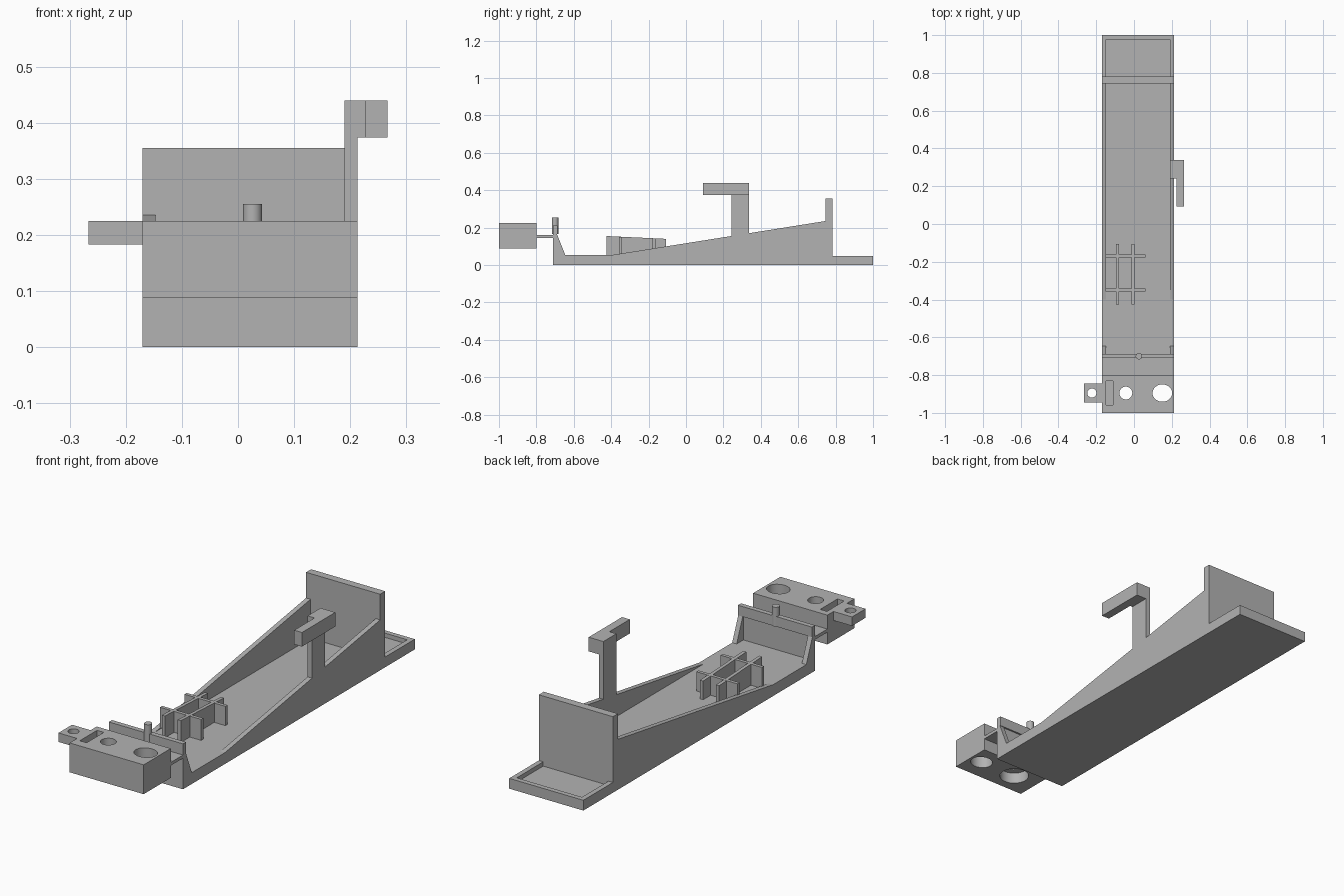
import bpy
import bmesh
from mathutils import Matrix, Vector

cube = bpy.data.objects.get("Cube")
if cube:
    bpy.data.objects.remove(cube, do_unlink=True)

grey = bpy.data.materials.new("plain grey")
grey.use_nodes = True
grey.diffuse_color = (0.45, 0.45, 0.45, 1)
grey.node_tree.nodes["Principled BSDF"].inputs["Base Color"].default_value = grey.diffuse_color

LEFT, RIGHT, RIM = 0.213, -0.17, 0.023


def finish(name, bm):
    bmesh.ops.recalc_face_normals(bm, faces=bm.faces)
    mesh = bpy.data.meshes.new(name)
    bm.to_mesh(mesh)
    bm.free()
    mesh.materials.append(grey)
    obj = bpy.data.objects.new(name, mesh)
    bpy.context.collection.objects.link(obj)
    return obj


def prism(name, points, axis, low, high):
    """Extrude a profile along x (points are y, z) or along z (points are x, y)."""
    bm = bmesh.new()
    place = (lambda a, b: (low, a, b)) if axis == "x" else (lambda a, b: (a, b, low))
    face = bm.faces.new([bm.verts.new(place(a, b)) for a, b in points])
    new = bmesh.ops.extrude_face_region(bm, geom=[face])["geom"]
    step = Vector((high - low, 0, 0)) if axis == "x" else Vector((0, 0, high - low))
    bmesh.ops.translate(bm, vec=step, verts=[v for v in new if isinstance(v, bmesh.types.BMVert)])
    return finish(name, bm)


def box(name, x, y, z):
    corners = [(x[0], y[0]), (x[1], y[0]), (x[1], y[1]), (x[0], y[1])]
    return prism(name, corners, "z", *z)


def cylinder(name, x, y, z, rx, ry=None):
    bm = bmesh.new()
    bmesh.ops.create_cone(bm, cap_ends=True, segments=40, radius1=1, radius2=1, depth=1)
    size = Matrix.Diagonal((rx, ry or rx, z[1] - z[0], 1))
    bm.transform(Matrix.Translation((x, y, (z[0] + z[1]) / 2)) @ size)
    return finish(name, bm)


def cut(target, cutters):
    bpy.context.view_layer.objects.active = target
    for cutter in cutters:
        mod = target.modifiers.new("cut", "BOOLEAN")
        mod.operation = "DIFFERENCE"
        mod.solver = "EXACT"
        mod.object = cutter
        bpy.ops.object.modifier_apply(modifier=mod.name)
        bpy.data.objects.remove(cutter, do_unlink=True)


def smooth(obj):
    bpy.ops.object.select_all(action="DESELECT")
    obj.select_set(True)
    bpy.context.view_layer.objects.active = obj
    bpy.ops.object.shade_smooth_by_angle()


# Flat floor and the shallow tray behind the tall rear wall
box("floor", (RIGHT, LEFT), (-0.71, 0.76), (0, 0.053))
tray = box("rear_tray", (RIGHT, LEFT), (0.76, 1), (0, 0.048))
cut(tray, [box("tray_cutter", (RIGHT + RIM, LEFT - RIM), (0.77, 0.977), (0.028, 0.1))])
box("rear_wall", (RIGHT, LEFT), (0.745, 0.782), (0, 0.355))

# Sloping side rails and front corner gussets
rail = [(-0.4, 0.03), (0.75, 0.03), (0.75, 0.236), (-0.4, 0.053)]
gusset = [(-0.7, 0.03), (-0.635, 0.03), (-0.645, 0.053), (-0.69, 0.165), (-0.7, 0.165)]
for side, x in (("right", RIGHT), ("left", LEFT - RIM)):
    prism(side + "_rail", rail, "x", x, x + RIM)
    prism(side + "_gusset", gusset, "x", x, x + RIM)

# Front wall with a thicker top lip, and its pin
wall = [(-0.71, 0), (-0.695, 0), (-0.695, 0.165), (-0.687, 0.165), (-0.687, 0.212), (-0.71, 0.212)]
prism("front_wall", wall, "x", RIGHT, LEFT)
smooth(cylinder("pin", 0.026, -0.7, (0.165, 0.255), 0.017))

# Thin shelf joining the front block
box("shelf", (RIGHT, LEFT), (-0.81, -0.7), (0.145, 0.16))

# Front block with bored holes and a blind slot
HOLE_Y = -0.895
block = box("front_block", (RIGHT, LEFT), (-1, -0.8), (0.088, 0.225))
through = (0, 0.4)
cut(block, [
    cylinder("large_bore", 0.15, HOLE_Y, through, 0.052, 0.046),
    cylinder("small_bore", -0.043, HOLE_Y, through, 0.034),
    cylinder("counterbore", -0.043, HOLE_Y, (0, 0.14), 0.065),
    box("slot", (-0.147, -0.112), (-0.957, -0.83), (0.17, 0.4)),
])
smooth(block)

# Side tab with its hole
tab = box("side_tab", (-0.266, RIGHT), (-0.945, -0.845), (0.183, 0.225))
cut(tab, [cylinder("tab_bore", -0.223, HOLE_Y, through, 0.024)])
smooth(tab)

# Crossed dividers, slightly lower towards the rear
divider = [(-0.425, 0.04), (-0.107, 0.04), (-0.107, 0.14), (-0.425, 0.155)]
for i, x in enumerate((-0.088, -0.006)):
    prism(f"long_divider_{i + 1}", divider, "x", x - 0.008, x + 0.008)
for i, (y, top) in enumerate(((-0.35, 0.151), (-0.17, 0.143))):
    box(f"cross_divider_{i + 1}", (-0.152, 0.06), (y - 0.008, y + 0.008), (0.04, top))

# Post on the left rail carrying a forward-reaching hook arm
box("hook_post", (LEFT - RIM, LEFT), (0.242, 0.338), (0.1, 0.38))
arm = [(0.19, 0.242), (0.226, 0.242), (0.226, 0.092), (0.266, 0.092), (0.266, 0.338), (0.19, 0.338)]
prism("hook_arm", arm, "z", 0.374, 0.44)
